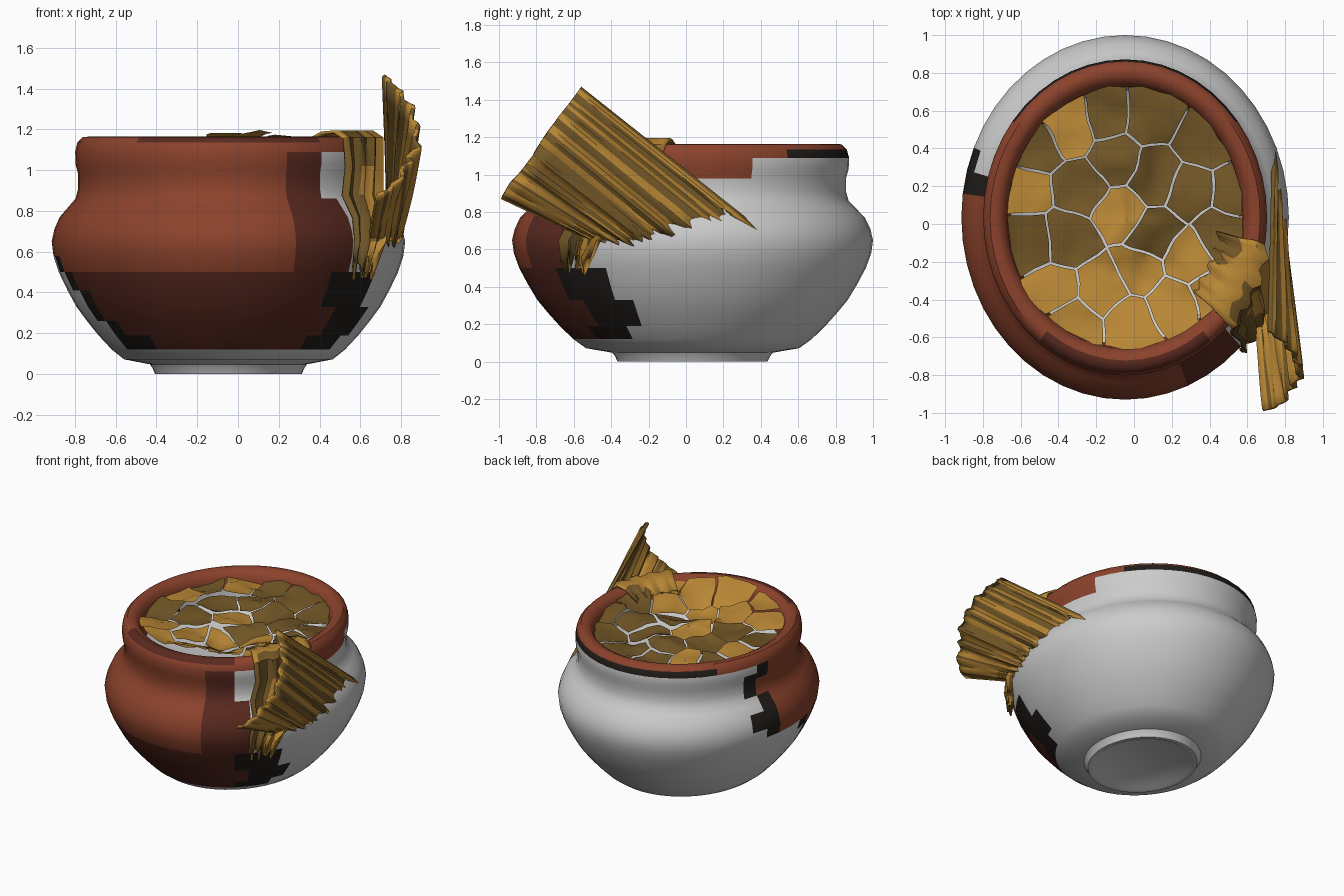
import bpy, bmesh, math, random
from mathutils import Vector, noise

if "Cube" in bpy.data.objects:
    bpy.data.objects.remove(bpy.data.objects["Cube"])

random.seed(4)
CX, CY, RX, RY = -0.047, 0.035, 0.867, 0.965


def mat(name, r, g, b):
    m = bpy.data.materials.new(name)
    m.diffuse_color = (r, g, b, 1)
    m.use_nodes = True
    m.node_tree.nodes["Principled BSDF"].inputs["Base Color"].default_value = m.diffuse_color
    return m


GREY = mat("grey", 0.6, 0.6, 0.6)
RED = mat("red_clay", 0.26, 0.055, 0.025)
DARKRED = mat("dark_red_clay", 0.10, 0.022, 0.014)
BLACK = mat("soot", 0.015, 0.012, 0.01)
GOLD = mat("gold", 0.48, 0.24, 0.035)
BROWN = mat("brown_gold", 0.17, 0.095, 0.02)


def finish(name, bm, mats, angle=40):
    me = bpy.data.meshes.new(name)
    bm.to_mesh(me)
    bm.free()
    ob = bpy.data.objects.new(name, me)
    bpy.context.collection.objects.link(ob)
    for m in mats:
        me.materials.append(m)
    bpy.ops.object.select_all(action='DESELECT')
    ob.select_set(True)
    bpy.context.view_layer.objects.active = ob
    bpy.ops.object.shade_smooth_by_angle(angle=math.radians(angle))
    return ob


def pot(f, deg, z):
    a = math.radians(deg)
    return Vector((CX + RX * f * math.cos(a), CY + RY * f * math.sin(a), z))


def sheet(bm, rows, closed=False):
    vs = [[bm.verts.new(p) for p in r] for r in rows]
    n = len(rows[0])
    for i in range(len(vs) - 1):
        for j in range(n if closed else n - 1):
            k = (j + 1) % n
            bm.faces.new((vs[i][j], vs[i][k], vs[i + 1][k], vs[i + 1][j]))
    return vs


# Bowl: oval lathe with foot ring, belly, neck and rolled rim
profile = [(.36, .015), (.385, .0), (.415, .0), (.43, .03), (.445, .048), (.59, .072),
           (.66, .12), (.735, .19), (.80, .26), (.86, .33), (.91, .41), (.96, .5), (.99, .58),
           (1.0, .65), (.985, .71), (.955, .77), (.905, .82), (.865, .86), (.85, .91),
           (.85, .98), (.865, 1.03), (.867, 1.09), (.855, 1.135), (.825, 1.162),
           (.785, 1.165), (.745, 1.145), (.72, 1.10), (.715, 1.04), (.70, .95), (.6, .88)]
SEG = 48
bm = bmesh.new()
vs = sheet(bm, [[pot(f, 360 * j / SEG, z) for j in range(SEG)] for f, z in profile], True)
bm.faces.new(vs[0][::-1])
bm.faces.new(vs[-1])
bm.normal_update()
bmesh.ops.recalc_face_normals(bm, faces=bm.faces)

# Painted front, soot at the margins, bare grey back
for f in bm.faces:
    c = f.calc_center_median()
    x, y, z = (c.x - CX) / RX, (c.y - CY) / RY, c.z
    a = math.degrees(math.atan2(x, -y))      # 0 = front, + = right
    r = math.hypot(x, y)
    n = 12 * noise.noise((x * 5, y * 5, z * 6))
    if z < .1 or r < .3 or (z < .93 and r < .72 and z > .8):
        f.material_index = 0
    elif z > 1.02 and r < .84:
        f.material_index = 2 if abs(a) < 40 and r > .78 else 1
    elif z > 1.1:
        f.material_index = 3 if abs(a) > 125 else 1
    else:
        left = -100 - n if z > .6 else -45 - 60 * (z - .1)
        right = 42 + n
        if left < a < right and not (z < .2 and a < -40):
            f.material_index = 1 if z > .5 and a < 25 else 2
        elif left - 10 < a < right + (22 if z < .5 else 0):
            f.material_index = 3
        elif z > 1.0 and 70 < a < 110:
            f.material_index = 1
finish("bowl", bm, [GREY, RED, DARKRED, BLACK])


# Contents: cracked pieces cut from a disc around scattered seeds
def height(x, y):
    h = 1.10 + .045 * noise.noise((x * 4, y * 4, 2)) + .02 * noise.noise((x * 11, y * 11, 5))
    h -= .06 * math.exp(-((x - .05) ** 2 + (y + .25) ** 2) / .03)
    h += .07 * max(0, min(1, (-y - .38) / .25))
    h += .08 * math.exp(-((x - .5) ** 2 + (y + .2) ** 2) / .04)
    return h


seeds = [Vector((0, -.52)), Vector((-.42, -.35)), Vector((.42, -.35)), Vector((.45, -.05))]
tries = 0
while len(seeds) < 24 and tries < 3000:
    tries += 1
    p = Vector((random.uniform(-.65, .6), random.uniform(-.6, .66)))
    if ((p.x - CX) / RX) ** 2 + ((p.y - CY) / RY) ** 2 < .45 and all((p - s).length > .2 for s in seeds):
        seeds.append(p)
bm = bmesh.new()
for i, s in enumerate(seeds):
    t = bmesh.new()
    sheet(t, [[pot(.72 * k / 14 + .004, 360 * j / SEG, 0) for j in range(SEG)] for k in range(15)], True)
    for o in seeds:
        if o is not s:
            d = (o - s).normalized()
            m = (o + s) / 2 - d * .006
            bmesh.ops.bisect_plane(t, geom=t.verts[:] + t.edges[:] + t.faces[:],
                                   plane_co=(m.x, m.y, 0), plane_no=(d.x, d.y, 0), clear_outer=True)
    tilt = Vector((random.uniform(-.12, .12), random.uniform(-.12, .12)))
    for v in t.verts:
        q = v.co.xy
        v.co.z = height(*q) + tilt.dot(q - s)
        w = noise.noise_vector((q.x * 7, q.y * 7, 1)) * .025
        v.co.x += w.x
        v.co.y += w.y
    for f in t.faces:
        f.material_index = 0 if s.y < -.15 or (i % 5 == 0) else 1
    tmp = bpy.data.meshes.new("piece")
    t.to_mesh(tmp)
    t.free()
    bm.from_mesh(tmp)
    bpy.data.meshes.remove(tmp)
bmesh.ops.recalc_face_normals(bm, faces=bm.faces)
finish("cracked_filling", bm, [GOLD, BROWN], 60)

# Spill: ragged sheet folding over the rim and down the side
path = [(.58, 1.14, -44, -8), (.72, 1.19, -43, -9), (.82, 1.195, -43, -9), (.89, 1.16, -43, -10),
        (.90, 1.02, -43, -12), (.91, .88, -44, -16), (.98, .77, -45, -22),
        (1.03, .65, -46, -29), (1.01, .52, -46, -36)]
bm = bmesh.new()
rows = []
for k, (f, z, a0, a1) in enumerate(path):
    row = []
    for j in range(15):
        u = j / 14
        fold = .02 * math.sin(j * 1.7) + .012 * noise.noise((j, k * .5, 0))
        ragged = .06 * math.sin(j * 2.3) if k == len(path) - 1 else 0
        row.append(pot(f + fold, a0 + (a1 - a0) * u + 2 * noise.noise((k * .9, u, 3)), z + ragged))
    rows.append(row)
sheet(bm, rows)
bmesh.ops.recalc_face_normals(bm, faces=bm.faces)
for f in bm.faces:
    f.material_index = 1 if noise.noise(f.calc_center_median() * 6) > .15 else 0
ob = finish("spill", bm, [GOLD, BROWN])
ob.modifiers.new("thickness", 'SOLIDIFY').thickness = .015


# Bark slab: corrugated sheet leaning on the side, torn lower end
def lerp_path(pts, u):
    t = u * (len(pts) - 1)
    i = min(int(t), len(pts) - 2)
    return Vector(pts[i]).lerp(Vector(pts[i + 1]), t - i)


upper = [(.72, -.56, 1.47), (.79, -.61, 1.40), (.86, -.68, 1.31), (.885, -.76, 1.20),
         (.885, -.82, 1.10), (.83, -.88, 1.02), (.80, -.95, .94), (.70, -.99, .87)]
lower = [(.745, .31, .78), (.77, .2, .75), (.79, .06, .70), (.80, -.12, .68),
         (.79, -.24, .65), (.76, -.32, .63), (.72, -.42, .64), (.66, -.55, .66)]
bm = bmesh.new()
N = 44
rows = []
for k in range(9):
    v = k / 8
    row = []
    for j in range(N + 1):
        u = j / N
        a, b = lerp_path(upper, u), lerp_path(lower, u)
        end = v * (1 + .07 * math.sin(j * 1.5) + .06 * noise.noise((j * .6, 0, 0)))
        p = a + (b - a) * end
        p.x += .022 * noise.noise((j * .55, v, 7)) + .012 * math.sin(j * 1.1)
        row.append(p)
    rows.append(row)
sheet(bm, rows)
bmesh.ops.recalc_face_normals(bm, faces=bm.faces)
for i, f in enumerate(bm.faces):
    j = i % N
    f.material_index = 1 if noise.noise((j * .37, 4, 1)) > 0 and j < 32 or j % 7 == 0 else 0
ob = finish("bark_slab", bm, [GOLD, BROWN], 30)
ob.modifiers.new("thickness", 'SOLIDIFY').thickness = .02
